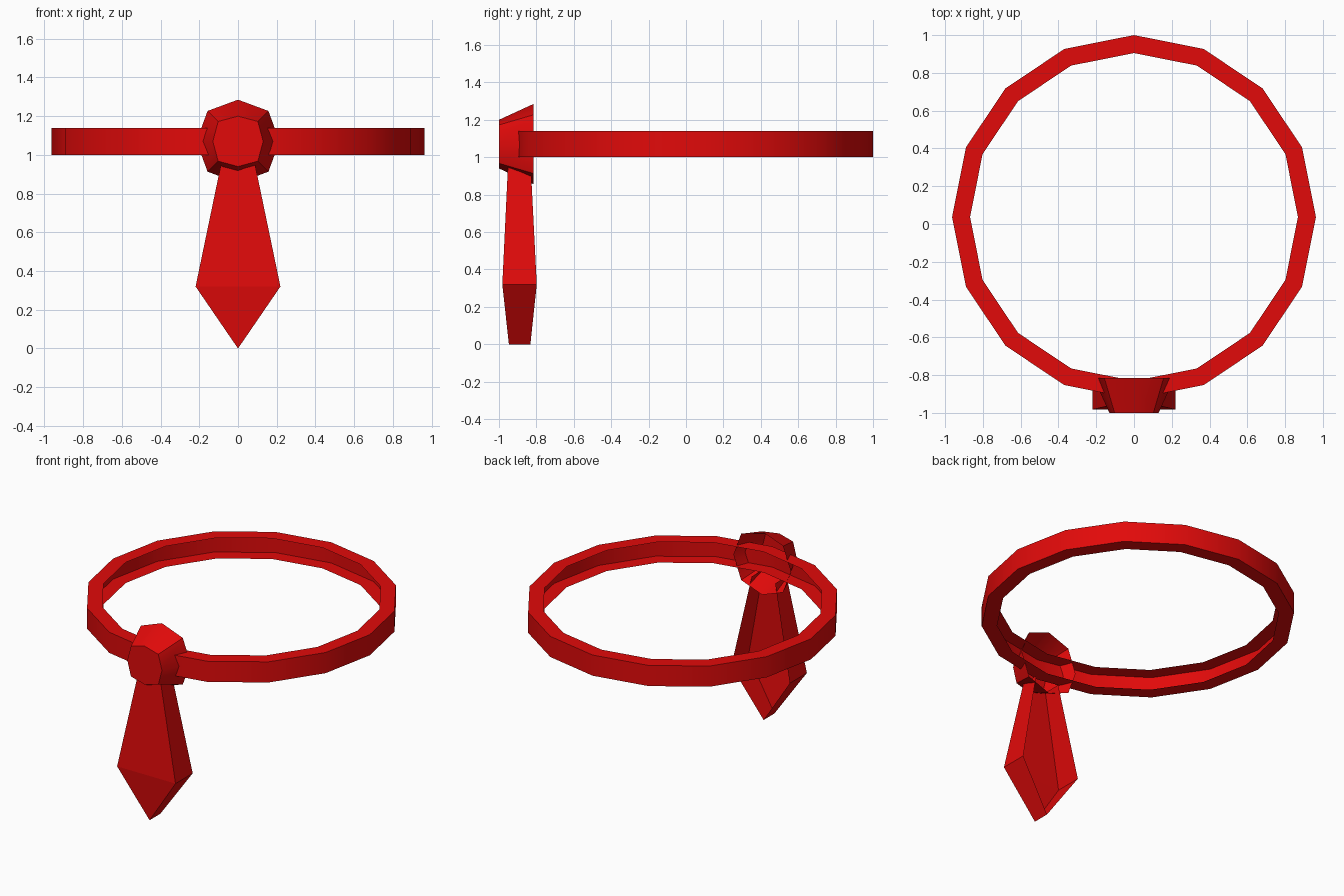
import bpy, bmesh, math

if "Cube" in bpy.data.objects:
    bpy.data.objects.remove(bpy.data.objects["Cube"])

red = bpy.data.materials.new("bright_red")
red.diffuse_color = (0.76, 0.003, 0.003, 1)
red.use_nodes = True
red.node_tree.nodes["Principled BSDF"].inputs["Base Color"].default_value = red.diffuse_color


def make(name, bm, angle=None):
    me = bpy.data.meshes.new(name)
    bm.to_mesh(me)
    bm.free()
    me.materials.append(red)
    ob = bpy.data.objects.new(name, me)
    bpy.context.collection.objects.link(ob)
    if angle:
        bpy.ops.object.select_all(action='DESELECT')
        ob.select_set(True)
        bpy.context.view_layer.objects.active = ob
        bpy.ops.object.shade_smooth_by_angle(angle=math.radians(angle))
    return ob


def skin(bm, a, b, closed=True):
    """Join two rows of vertices with quads."""
    n = len(a)
    for i in range(n if closed else n - 1):
        j = (i + 1) % n
        bm.faces.new((a[i], a[j], b[j], b[i]))


# Collar band: 16-sided channel (bottom, outer wall, top), open on the inside
bm = bmesh.new()
rows = []
for k in range(16):
    a = math.pi / 2 + math.tau * k / 16
    rows.append([bm.verts.new((r * math.cos(a), 0.037 + r * math.sin(a), z))
                 for r, z in ((0.868, 1.0), (0.963, 1.0), (0.963, 1.14), (0.868, 1.14))])
for k in range(16):
    skin(bm, rows[(k + 1) % 16], rows[k], closed=False)
make("collar_band", bm, 40)

# Knot: tapered eight-sided cup, closed in front and open at the back
bm = bmesh.new()
rows = []
for r, corner, y in ((0.13, 0.145, -1.0), (0.215, 0.222, -0.815)):
    row = []
    for k in range(8):
        a, rad = math.tau * k / 8, corner if k % 2 else r
        row.append(bm.verts.new((rad * math.sin(a), y, 1.07 + rad * math.cos(a))))
    rows.append(row)
skin(bm, rows[1], rows[0])
bm.faces.new(rows[0])
make("knot", bm, 40)

# Tie blade: front and side walls, open at the back, pointed at the bottom
bm = bmesh.new()
outline = ((-0.088, 0.95, -0.952, -0.83), (-0.219, 0.32, -0.982, -0.798),
           (0, 0, -0.947, -0.832),
           (0.219, 0.32, -0.982, -0.798), (0.088, 0.95, -0.952, -0.83))
front = [bm.verts.new((x, yf, z)) for x, z, yf, yb in outline]
back = [bm.verts.new((x, yb, z)) for x, z, yf, yb in outline]
skin(bm, back, front, closed=False)
bm.faces.new((front[0], front[1], front[3], front[4]))
bm.faces.new((front[1], front[2], front[3]))
bmesh.ops.recalc_face_normals(bm, faces=bm.faces)
bm.faces.ensure_lookup_table()
if bm.faces[4].normal.y > 0:
    bmesh.ops.reverse_faces(bm, faces=bm.faces)
make("tie_blade", bm)
